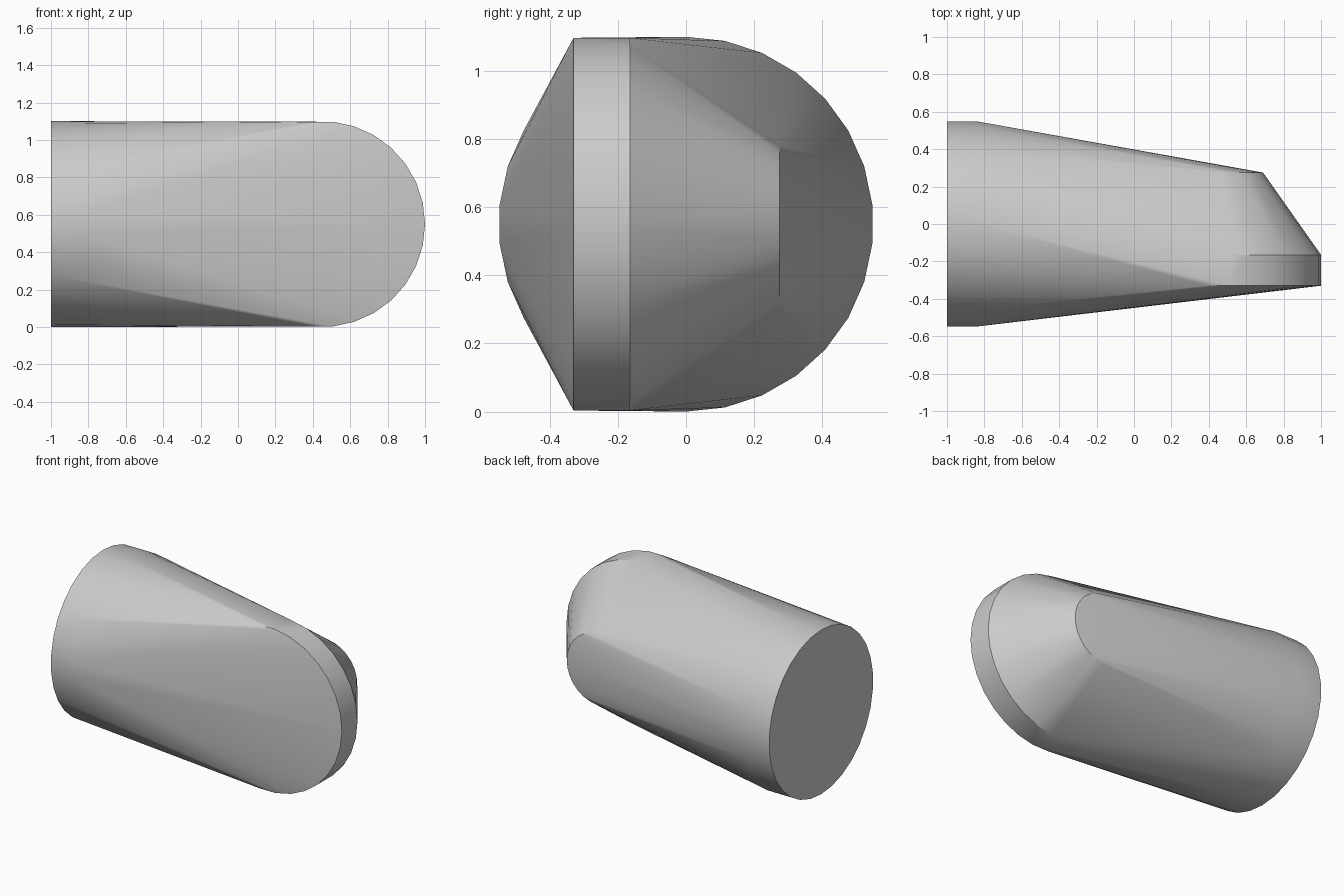
import bpy
import bmesh
from math import sin, cos, tau, radians

cube = bpy.data.objects.get("Cube")
if cube:
    bpy.data.objects.remove(cube, do_unlink=True)

SEGMENTS = 30
RADIUS = 0.55
SMALL_RADIUS = 0.24
MID_HEIGHT = 0.55
NOSE_X = 0.45

grey = bpy.data.materials.new("plain grey")
grey.use_nodes = True
colour = (0.6, 0.6, 0.6, 1)
grey.diffuse_color = colour
grey.node_tree.nodes["Principled BSDF"].inputs["Base Color"].default_value = colour

bm = bmesh.new()
angles = [tau * i / SEGMENTS for i in range(SEGMENTS)]

# Round butt end: a short disc along x
for x in (-1.0, -0.83):
    for a in angles:
        bm.verts.new((x, RADIUS * sin(a), MID_HEIGHT + RADIUS * cos(a)))

# Rounded nose: a short disc along y that tapers to a smaller back face
for y, r in ((-0.33, RADIUS), (-0.165, RADIUS), (0.275, SMALL_RADIUS)):
    for a in angles:
        bm.verts.new((NOSE_X + r * cos(a), y, MID_HEIGHT + r * sin(a)))

# Skin stretched around both ends
hull = bmesh.ops.convex_hull(bm, input=bm.verts[:])
spare = {g for g in hull["geom_interior"] + hull["geom_unused"]
         if isinstance(g, bmesh.types.BMVert)}
bmesh.ops.delete(bm, geom=list(spare), context="VERTS")
bmesh.ops.dissolve_limit(bm, angle_limit=radians(0.2),
                         verts=bm.verts[:], edges=bm.edges[:])
bmesh.ops.recalc_face_normals(bm, faces=bm.faces[:])

mesh = bpy.data.meshes.new("tapered_body")
bm.to_mesh(mesh)
bm.free()
mesh.materials.append(grey)
body = bpy.data.objects.new("tapered_body", mesh)
bpy.context.collection.objects.link(body)

bpy.ops.object.select_all(action="DESELECT")
body.select_set(True)
bpy.context.view_layer.objects.active = body
bpy.ops.object.shade_smooth_by_angle(angle=radians(30))
